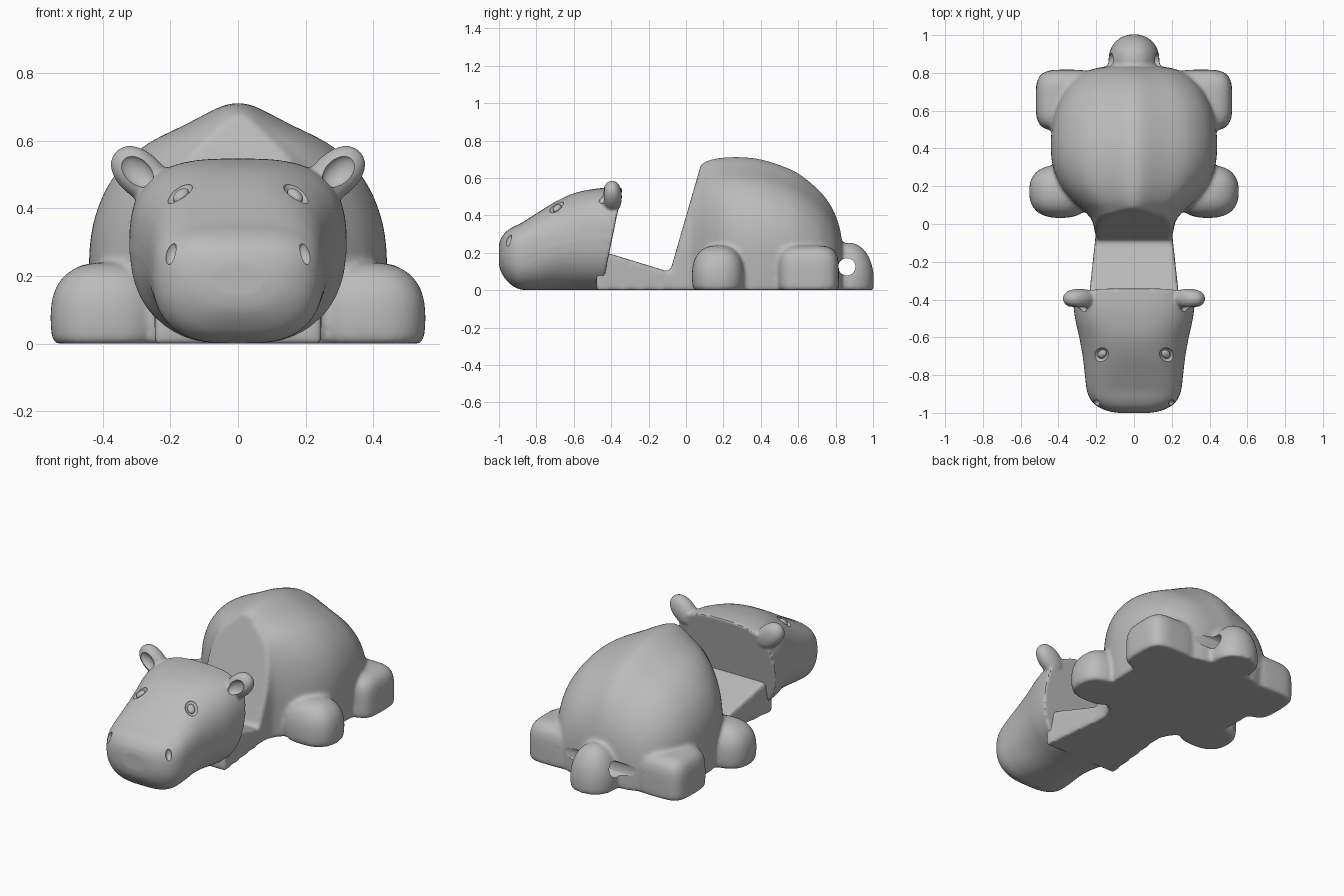
import bpy, bmesh, math
from mathutils import Vector, Matrix

cube = bpy.data.objects.get("Cube")
if cube:
    bpy.data.objects.remove(cube, do_unlink=True)

grey = bpy.data.materials.new("plain_grey")
grey.use_nodes = True
colour = (0.5, 0.5, 0.5, 1)
grey.diffuse_color = colour
grey.node_tree.nodes["Principled BSDF"].inputs["Base Color"].default_value = colour


def spline(points, steps):
    """Smooth curve through tuples of any length."""
    out = []
    last = len(points) - 1
    for i in range(last):
        a, b, c, d = (points[max(0, min(last, i + k))] for k in (-1, 0, 1, 2))
        for s in range(steps):
            t = s / steps
            out.append(tuple(
                q + t * ((r - p) / 2 + t * (p - 2.5 * q + 2 * r - u / 2
                         + t * (1.5 * (q - r) + (u - p) / 2)))
                for p, q, r, u in zip(a, b, c, d)))
    return out + [points[-1]]


def loft(bm, rings):
    """Skin closed rings and cap both ends."""
    loops = [[bm.verts.new(p) for p in ring] for ring in rings]
    n = len(loops[0])
    for a, b in zip(loops, loops[1:]):
        for i in range(n):
            j = (i + 1) % n
            bm.faces.new((a[i], a[j], b[j], b[i]))
    bm.faces.new(loops[0])
    bm.faces.new(loops[-1])
    bmesh.ops.recalc_face_normals(bm, faces=bm.faces)


def slice_flat(bm, point, normal):
    """Cut away the side the normal points to, and close the cut."""
    geom = bm.verts[:] + bm.edges[:] + bm.faces[:]
    bmesh.ops.bisect_plane(bm, geom=geom, plane_co=point, plane_no=normal,
                           clear_outer=True)
    rim = [e for e in bm.edges if e.is_boundary]
    bmesh.ops.edgeloop_fill(bm, edges=rim)
    bmesh.ops.recalc_face_normals(bm, faces=bm.faces)


def blob(bm, centre, radii, power=2, rot=None, floor=False):
    """Rounded lump: ball at power 2, boxier above; may have a flat base."""
    verts = bmesh.ops.create_uvsphere(bm, u_segments=40, v_segments=24, radius=1)["verts"]
    rot = rot or Matrix.Identity(3)
    for v in verts:
        length = sum(abs(k) ** power for k in v.co) ** (1 / power)
        p = Vector(k / length * r for k, r in zip(v.co, radii))
        v.co = rot @ p + Vector(centre)
        if floor:
            v.co.z = max(v.co.z, 0)


def make(name, bm):
    mesh = bpy.data.meshes.new(name)
    bm.to_mesh(mesh)
    bm.free()
    ob = bpy.data.objects.new(name, mesh)
    bpy.context.collection.objects.link(ob)
    mesh.materials.append(grey)
    return ob


def bake(ob):
    bpy.context.view_layer.update()
    graph = bpy.context.evaluated_depsgraph_get()
    mesh = bpy.data.meshes.new_from_object(ob.evaluated_get(graph))
    ob.modifiers.clear()
    ob.data = mesh
    mesh.materials.clear()
    mesh.materials.append(grey)


def fuse(ob, voxel, rounds):
    """Melt overlapping lumps into one soft skin."""
    remesh = ob.modifiers.new("fuse", "REMESH")
    remesh.mode = "VOXEL"
    remesh.voxel_size = voxel
    soften = ob.modifiers.new("soften", "SMOOTH")
    soften.factor = 0.5
    soften.iterations = rounds
    bake(ob)


def carve(ob, cutter):
    cut = ob.modifiers.new("carve", "BOOLEAN")
    cut.operation = "DIFFERENCE"
    cut.solver = "EXACT"
    cut.object = cutter
    cutter.hide_render = True
    bake(ob)
    bpy.data.objects.remove(cutter, do_unlink=True)


def shade(ob):
    bpy.ops.object.select_all(action="DESELECT")
    ob.select_set(True)
    bpy.context.view_layer.objects.active = ob
    bpy.ops.object.shade_smooth_by_angle(angle=math.radians(40))


# Body: ridged back, stations of y, half width, height
half = spline([(0, 1), (0.12, 0.985), (0.35, 0.915), (0.65, 0.82), (0.85, 0.69),
               (0.96, 0.54), (1, 0.38), (0.99, 0.2), (0.96, 0)], 4)
section = half + [(-x, z) for x, z in reversed(half[1:])]
stations = spline([(-0.15, 0.2, 0.65), (0, 0.215, 0.655), (0.06, 0.255, 0.665),
                   (0.12, 0.32, 0.695), (0.2, 0.385, 0.71), (0.3, 0.428, 0.712),
                   (0.4, 0.44, 0.7), (0.5, 0.435, 0.67), (0.6, 0.415, 0.625),
                   (0.7, 0.37, 0.545), (0.76, 0.32, 0.475), (0.8, 0.27, 0.4),
                   (0.825, 0.2, 0.32), (0.835, 0.13, 0.25)], 4)
bm = bmesh.new()
loft(bm, [[(x * w, y, z * h) for x, z in section] for y, w, h in stations])
slice_flat(bm, (0, -0.085, 0.1), (0, -0.52, 0.15))

# Neck bridge
loft(bm, [[(-w, y, 0), (w, y, 0), (w, y, top), (-w, y, top)]
          for y, w, top in [(-0.48, 0.25, 0.21), (-0.4, 0.24, 0.193),
                            (-0.08, 0.205, 0.095), (0.1, 0.2, 0.09)]])

# Legs and tail
for side in (-1, 1):
    blob(bm, (side * 0.39, 0.172, 0.075), (0.165, 0.14, 0.165), 2.5, floor=True)
    blob(bm, (side * 0.355, 0.655, 0.08), (0.165, 0.162, 0.16), 4, floor=True)
blob(bm, (0, 0.87, 0.05), (0.135, 0.135, 0.205), 2.1, floor=True)
torso = make("torso", bm)
fuse(torso, 0.011, 12)

# Hole through the tail
bm = bmesh.new()
bmesh.ops.create_cone(bm, cap_ends=True, segments=40, radius1=0.046, radius2=0.046,
                      depth=0.6, matrix=Matrix.Translation((0, 0.86, 0.125))
                      @ Matrix.Rotation(math.pi / 2, 4, "Y"))
carve(torso, make("tail_hole_cutter", bm))
shade(torso)


# Head: stations of y, half width, bottom, top, squareness
def head_ring(y, w, low, high, power):
    ring = []
    for i in range(56):
        a = math.tau * i / 56
        c, s = math.cos(a), math.sin(a)
        x = math.copysign(abs(c) ** (2 / power), c)
        z = math.copysign(abs(s) ** (2 / power), s)
        taper = 1 - 0.16 * max(0, -z) ** 1.5
        ring.append((x * w * taper, y, (low + high) / 2 + z * (high - low) / 2))
    return ring


stations = spline([(-1, 0.08, 0.14, 0.24, 2.5), (-0.99, 0.14, 0.1, 0.275, 2.7),
                   (-0.965, 0.195, 0.06, 0.31, 3), (-0.93, 0.23, 0.025, 0.335, 3.2),
                   (-0.88, 0.25, 0.003, 0.36, 3.3), (-0.8, 0.26, 0, 0.41, 3),
                   (-0.7, 0.272, 0, 0.472, 2.6), (-0.6, 0.29, 0, 0.518, 2.6),
                   (-0.5, 0.312, 0, 0.54, 2.9), (-0.4, 0.322, 0, 0.548, 3),
                   (-0.25, 0.32, 0, 0.54, 3)], 4)
bm = bmesh.new()
loft(bm, [head_ring(*s) for s in stations])
slice_flat(bm, (0, -0.41, 0.2), (0, 0.34, -0.07))

# Ears
for side in (-1, 1):
    tilt = Matrix.Rotation(-side * math.radians(42), 3, "Y")
    blob(bm, (side * 0.288, -0.395, 0.5), (0.1, 0.052, 0.066), 2.2, tilt)
head = make("head", bm)
fuse(head, 0.008, 5)

# Ear hollows, eye sockets and nostrils
bm = bmesh.new()
eyes = bmesh.new()
for side in (-1, 1):
    tilt = Matrix.Rotation(-side * math.radians(42), 3, "Y")
    blob(bm, (side * 0.3, -0.45, 0.511), (0.058, 0.03, 0.04), 2, tilt)
    hit, spot, normal, _ = head.closest_point_on_mesh((side * 0.17, -0.69, 0.44))
    facing = normal.to_track_quat("Z", "Y").to_matrix()
    blob(bm, spot, (0.035, 0.048, 0.018), 2, facing)
    blob(eyes, spot - normal * 0.008, (0.021, 0.029, 0.016), 2, facing)
    hit, spot, normal, _ = head.closest_point_on_mesh((side * 0.205, -0.955, 0.27))
    facing = normal.to_track_quat("Z", "Y").to_matrix()
    blob(bm, spot, (0.017, 0.034, 0.022), 2, facing)
carve(head, make("face_cutter", bm))
shade(head)
shade(make("eyes", eyes))
